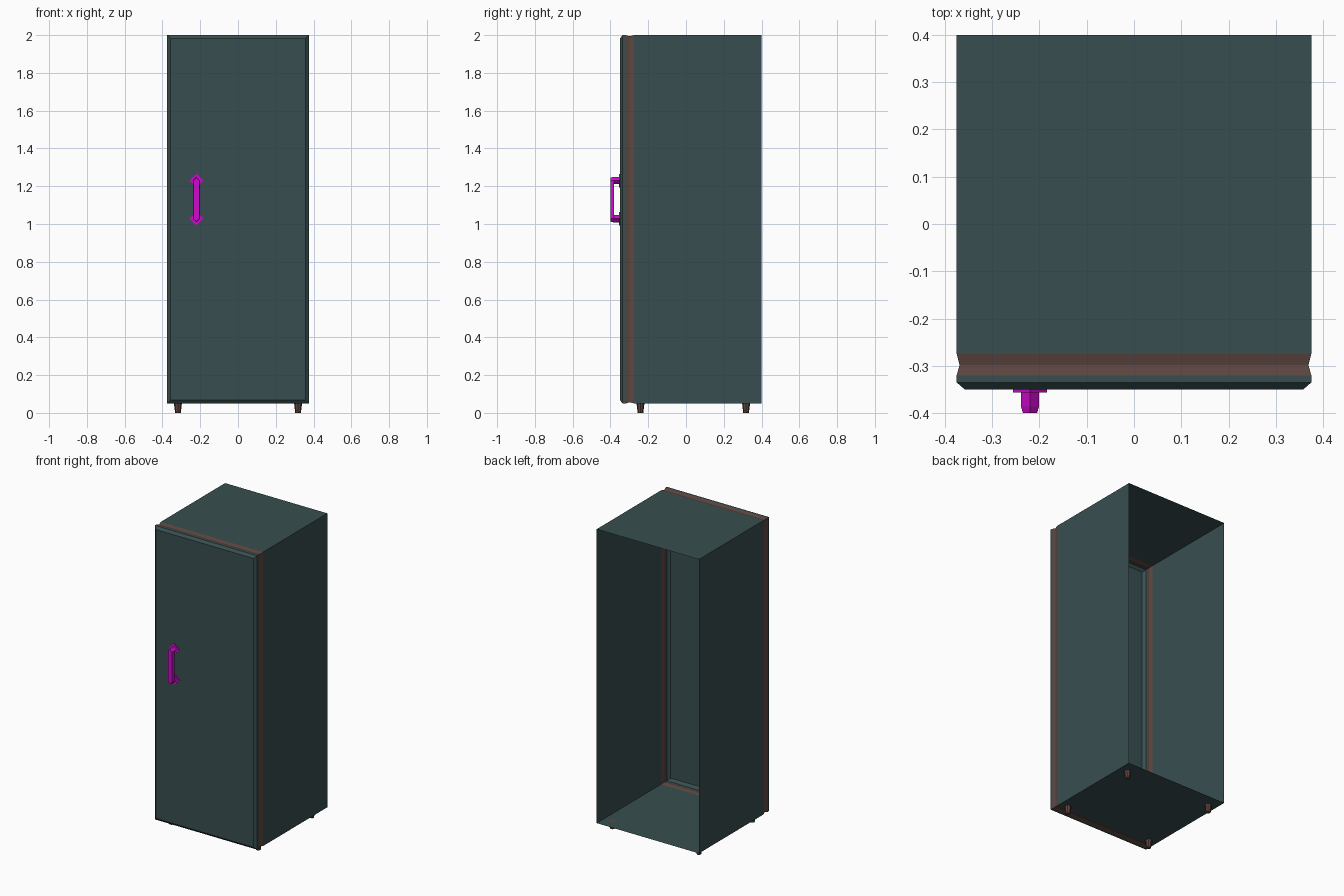
import bpy, bmesh, math
from mathutils import Matrix, Vector

cube = bpy.data.objects.get("Cube")
if cube:
    bpy.data.objects.remove(cube, do_unlink=True)


def material(name, rgb):
    m = bpy.data.materials.new(name)
    m.use_nodes = True
    m.diffuse_color = (*rgb, 1)
    m.node_tree.nodes["Principled BSDF"].inputs["Base Color"].default_value = (*rgb, 1)
    return m


TEAL = material("dark_teal", (0.04, 0.076, 0.08))
BROWN = material("seal_brown", (0.11, 0.061, 0.05))
MAGENTA = material("handle_magenta", (0.62, 0.003, 0.62))


def finish(name, bm, mat, closed=True):
    if closed:
        bmesh.ops.recalc_face_normals(bm, faces=bm.faces)
    mesh = bpy.data.meshes.new(name)
    bm.to_mesh(mesh)
    bm.free()
    mesh.materials.append(mat)
    obj = bpy.data.objects.new(name, mesh)
    bpy.context.collection.objects.link(obj)
    return obj


def loft(bm, rings, cap_start=False, cap_end=False):
    """Skin a list of equal-length point rings."""
    loops = [[bm.verts.new(p) for p in ring] for ring in rings]
    for a, b in zip(loops, loops[1:]):
        for i in range(len(a)):
            j = (i + 1) % len(a)
            bm.faces.new((a[i], a[j], b[j], b[i]))
    if cap_start:
        bm.faces.new(loops[0][::-1])
    if cap_end:
        bm.faces.new(loops[-1])


def frame_ring(y, inset):
    """Rectangular outline of the cabinet at depth y."""
    x, lo, hi = 0.375 - inset, 0.05 + inset, 2.0 - inset
    return [(-x, y, lo), (x, y, lo), (x, y, hi), (-x, y, hi)]


def shell(name, sections, mat, cap=False):
    bm = bmesh.new()
    loft(bm, [frame_ring(y, inset) for y, inset in sections], cap_end=cap)
    return finish(name, bm, mat, closed=False)


# Thin cabinet walls, open at the back
shell("cabinet", [(0.4, 0), (-0.275, 0)], TEAL)

# Grooved seal between cabinet and door
shell("door_seal", [(-0.275, 0), (-0.298, 0.006), (-0.32, 0)], BROWN)

# Door with chamfered front edge
shell("door", [(-0.32, 0), (-0.335, 0), (-0.35, 0.017)], TEAL, cap=True)


# Four tapered feet
for side, x in (("right", -0.318), ("left", 0.318)):
    for end, y in (("front", -0.241), ("back", 0.318)):
        bm = bmesh.new()
        bmesh.ops.create_cone(bm, cap_ends=True, segments=8, radius1=0.015, radius2=0.021,
                              depth=0.05, matrix=Matrix.Translation((x, y, 0.025)))
        finish(f"{end}_{side}_foot", bm, BROWN)

# Handle: diamond base plates and diamond arms
HX, LOW, HIGH = -0.22, 1.028, 1.23


def diamond(y, z, r):
    return [(HX + r, y, z), (HX, y, z + r), (HX - r, y, z), (HX, y, z - r)]


for label, z in (("lower", LOW), ("upper", HIGH)):
    for part, r, y0, y1 in (("plate", 0.036, -0.349, -0.356), ("arm", 0.019, -0.355, -0.385)):
        bm = bmesh.new()
        loft(bm, [diamond(y0, z, r), diamond(y1, z, r)], True, True)
        finish(f"handle_{label}_{part}", bm, MAGENTA)


# Handle grip: bar with pointed ends and chamfered front
def grip_ring(y, r):
    return [(HX + r, y, LOW), (HX + r, y, HIGH), (HX, y, HIGH + r),
            (HX - r, y, HIGH), (HX - r, y, LOW), (HX, y, LOW - r)]


bm = bmesh.new()
loft(bm, [grip_ring(-0.38, 0.019), grip_ring(-0.386, 0.019), grip_ring(-0.4, 0.015)], True, True)
finish("handle_grip", bm, MAGENTA)
